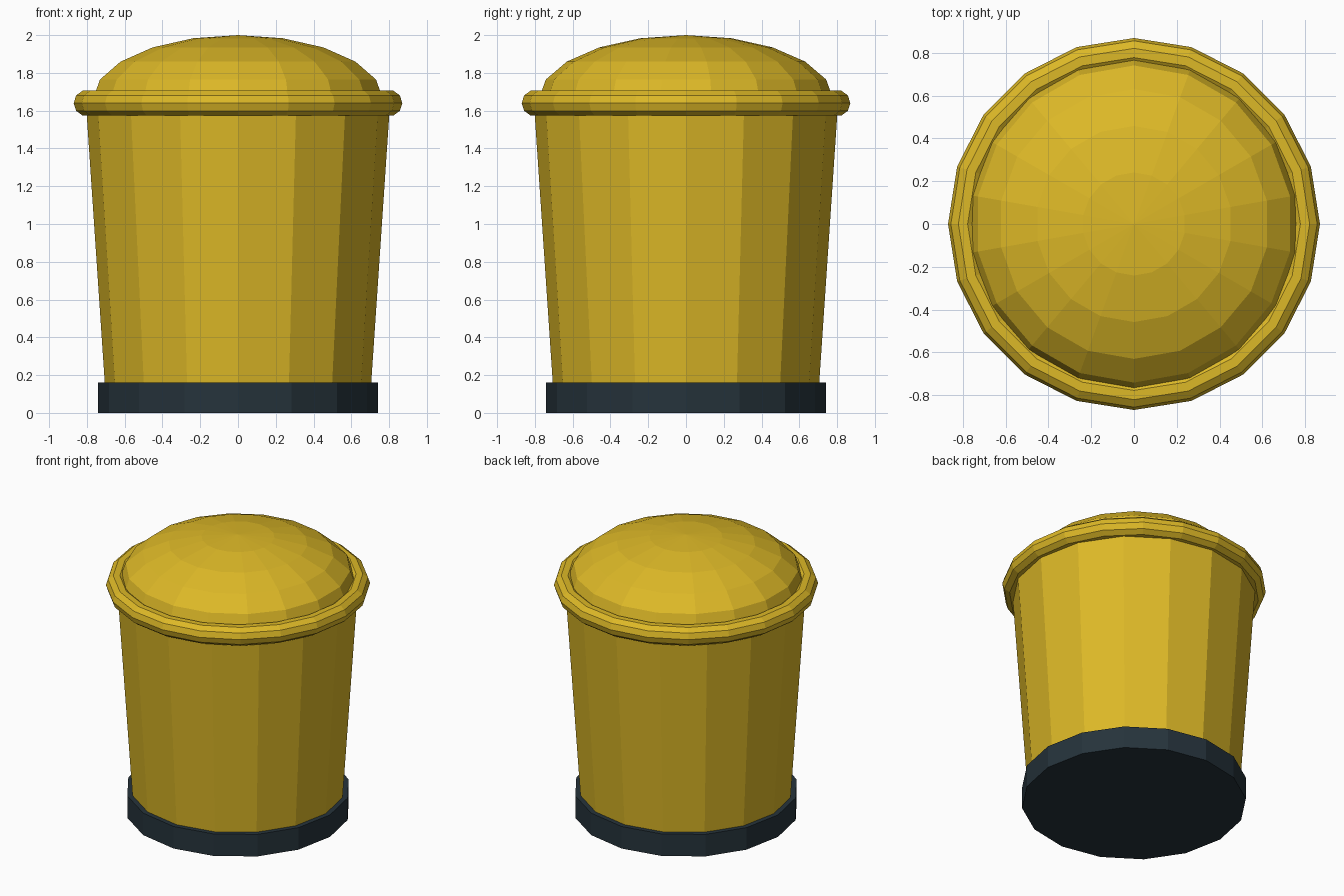
import bpy, math

if "Cube" in bpy.data.objects:
    bpy.data.objects.remove(bpy.data.objects["Cube"])


def material(name, rgb):
    m = bpy.data.materials.new(name)
    m.diffuse_color = (*rgb, 1)
    m.use_nodes = True
    m.node_tree.nodes["Principled BSDF"].inputs["Base Color"].default_value = m.diffuse_color
    return m


yellow = material("mustard yellow", (0.72, 0.48, 0.02))
dark = material("dark slate", (0.019, 0.033, 0.044))


def lathe(name, profile, sides, mat, start=0.0, closed=False):
    """Revolve (radius, z) points, listed bottom to top on the outside, into flat facets."""
    verts, faces, rings = [], [], []
    for r, z in profile:
        if r < 1e-6:
            rings.append([len(verts)] * sides)
            verts.append((0, 0, z))
        else:
            rings.append([len(verts) + k for k in range(sides)])
            for k in range(sides):
                a = start + 2 * math.pi * k / sides
                verts.append((r * math.cos(a), r * math.sin(a), z))
    pairs = list(zip(rings, rings[1:]))
    if closed:
        pairs.append((rings[-1], rings[0]))
    for lo, hi in pairs:
        for k in range(sides):
            n = (k + 1) % sides
            quad = [lo[k], lo[n], hi[n], hi[k]]
            faces.append(list(dict.fromkeys(quad)))
    if not closed:
        if profile[0][0] > 1e-6:
            faces.append(rings[0][::-1])
        if profile[-1][0] > 1e-6:
            faces.append(rings[-1])
    mesh = bpy.data.meshes.new(name)
    mesh.from_pydata(verts, [], faces)
    mesh.materials.append(mat)
    mesh.update()
    obj = bpy.data.objects.new(name, mesh)
    bpy.context.collection.objects.link(obj)
    return obj


# Dark foot band
lathe("base", [(0.74, 0), (0.74, 0.16)], 16, dark)

# Tapered bin body
lathe("body", [(0.70, 0.08), (0.805, 1.64)], 16, yellow)

# Rolled rim: ten-sided tube round the lid
tube = [2 * math.pi * k / 10 for k in range(10)]
lathe("lid_rim", [(0.80 + 0.07 * math.cos(t), 1.64 + 0.07 * math.sin(t)) for t in tube],
      20, yellow, closed=True)

# Flattened dome lid
dome = [math.radians(18 * k) for k in range(5)] + [math.pi / 2]
lathe("lid_dome", [(0.78 * math.cos(t), 1.66 + 0.34 * math.sin(t)) for t in dome],
      18, yellow, start=math.pi / 2)
